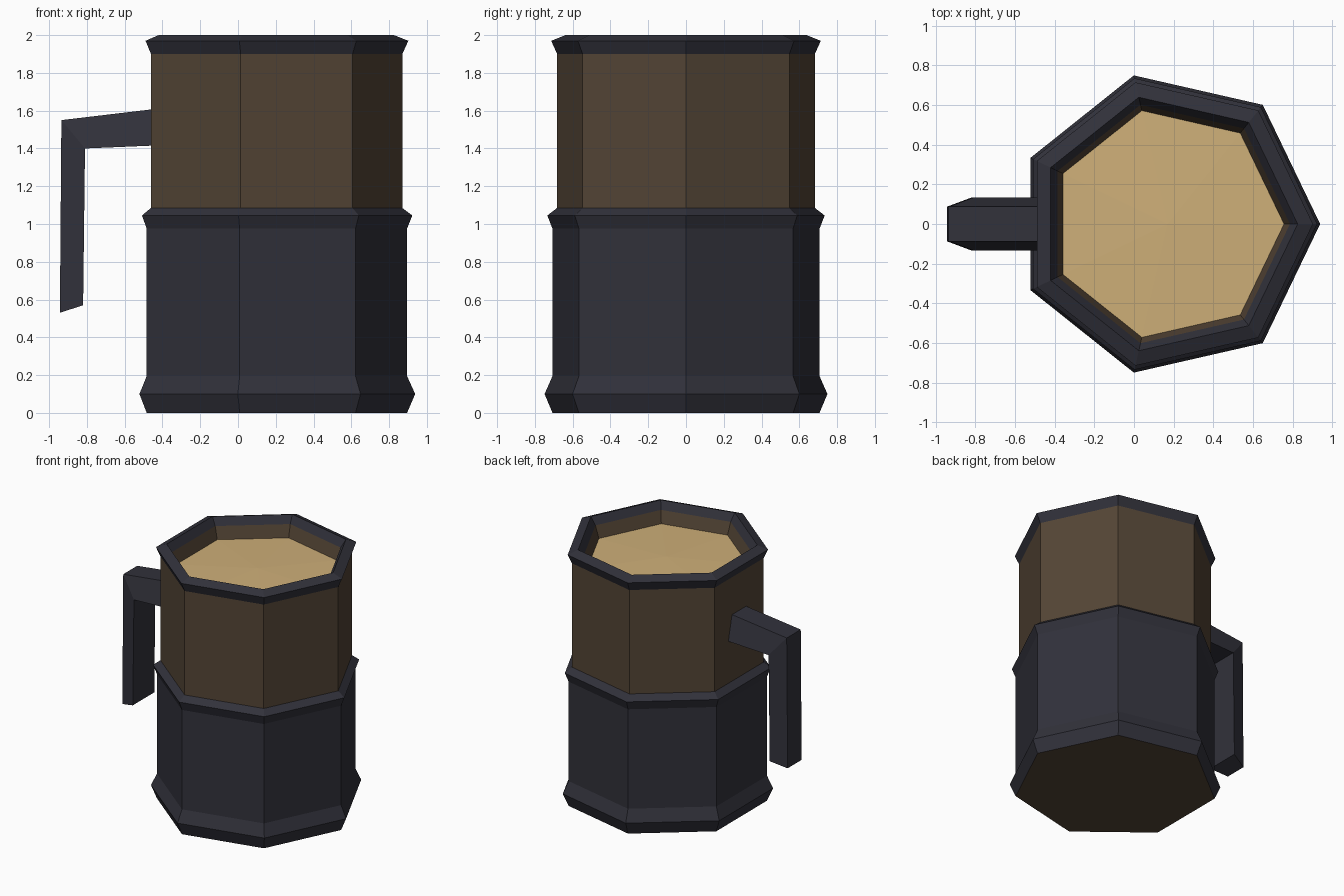
import bpy
import math

if "Cube" in bpy.data.objects:
    bpy.data.objects.remove(bpy.data.objects["Cube"])

SIDES = 7
CX = 0.17  # axis of the mug; the handle shifts the whole to the left


def material(name, rgb):
    m = bpy.data.materials.new(name)
    m.diffuse_color = (*rgb, 1)
    m.use_nodes = True
    m.node_tree.nodes["Principled BSDF"].inputs["Base Color"].default_value = m.diffuse_color
    return m


iron = material("dark iron", (0.031, 0.031, 0.043))
wood = material("brown wood", (0.088, 0.059, 0.036))
foam = material("tan foam", (0.62, 0.43, 0.19))


def make(name, verts, faces, mat):
    me = bpy.data.meshes.new(name)
    me.from_pydata(verts, [], faces)
    me.materials.append(mat)
    ob = bpy.data.objects.new(name, me)
    bpy.context.collection.objects.link(ob)
    return ob


def ring(r, z):
    return [(CX + r * math.cos(math.tau * k / SIDES),
             r * math.sin(math.tau * k / SIDES), z) for k in range(SIDES)]


def lathe(name, profile, mat):
    """Seven-sided wall following (radius, height) points."""
    verts = [v for r, z in profile for v in ring(r, z)]
    faces = []
    for i in range(len(profile) - 1):
        for k in range(SIDES):
            a, b = i * SIDES + k, i * SIDES + (k + 1) % SIDES
            faces.append((a, b, b + SIDES, a + SIDES))
    return make(name, verts, faces, mat)


# Outer walls, from the foot up to the rim
lathe("lower_casing", [(0.725, 0), (0.768, 0.10), (0.725, 0.195), (0.725, 0.975),
                       (0.753, 1.045), (0.70, 1.085)], iron)
lathe("upper_wall", [(0.70, 1.085), (0.70, 1.90)], wood)
lathe("top_rim", [(0.70, 1.90), (0.732, 1.97), (0.655, 2.0), (0.616, 1.94)], iron)
lathe("inner_wall", [(0.616, 1.94), (0.586, 1.845)], wood)

# Bottom plate
make("bottom", ring(0.725, 0), [tuple(reversed(range(SIDES)))], wood)

# Drink surface, very slightly domed
make("drink_surface", ring(0.586, 1.845) + [(CX, 0, 1.86)],
     [(k, (k + 1) % SIDES, SIDES) for k in range(SIDES)], foam)

# Handle: trapezoid section, narrow on the outside, wide on the inside
outer = [(-0.43, 1.61), (-0.935, 1.55), (-0.943, 0.53)]
inner = [(-0.43, 1.416), (-0.81, 1.40), (-0.82, 0.57)]
verts = []
for (xo, zo), (xi, zi) in zip(outer, inner):
    verts += [(xo, -0.087, zo), (xo, 0.087, zo), (xi, 0.133, zi), (xi, -0.133, zi)]
faces = [(3, 2, 1, 0), (8, 9, 10, 11)]
for s in (0, 4):
    for k in range(4):
        a, b = s + k, s + (k + 1) % 4
        faces.append((a, b, b + 4, a + 4))
make("handle", verts, faces, iron)
